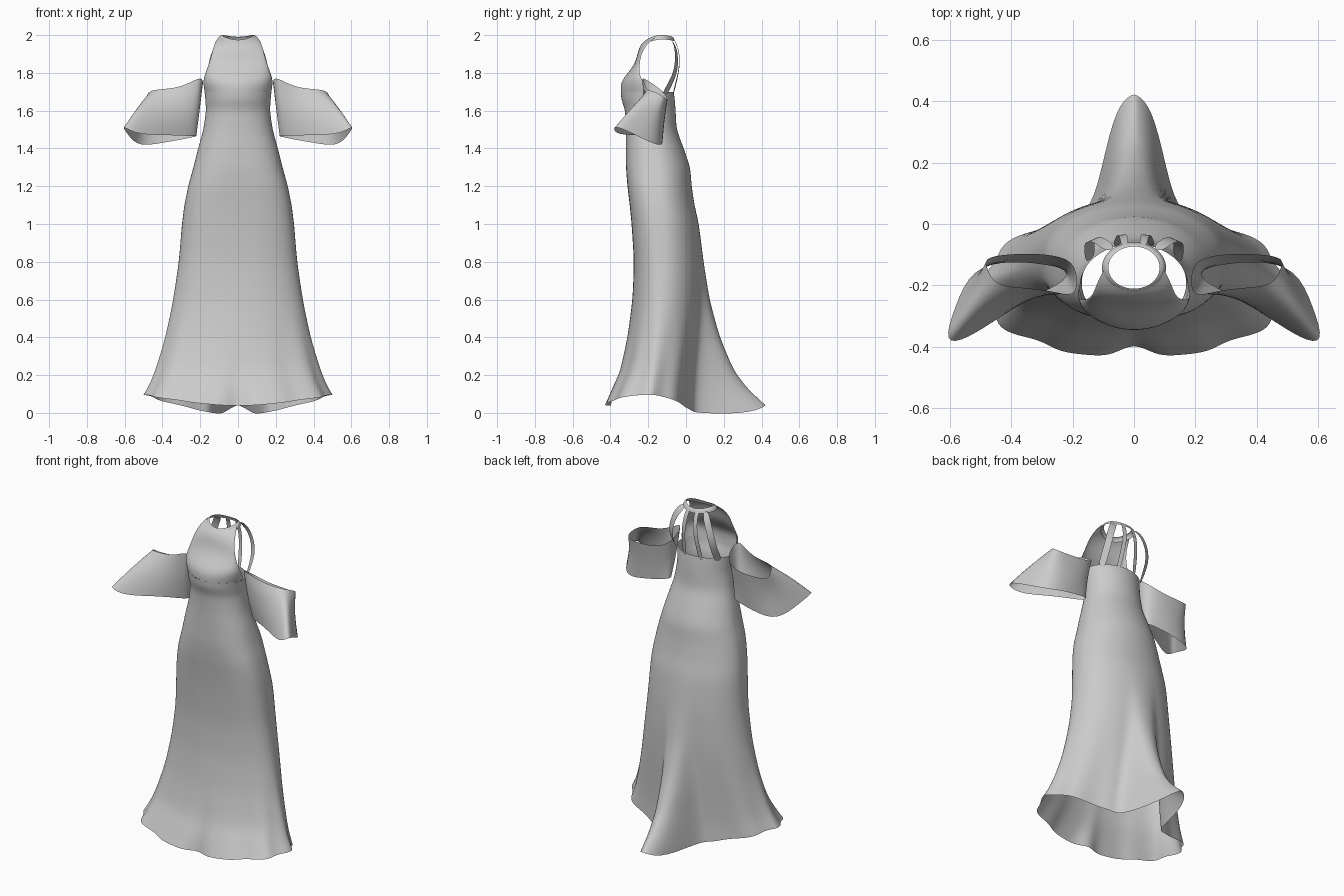
import bpy, bmesh, math
from mathutils import Vector

if "Cube" in bpy.data.objects:
    bpy.data.objects.remove(bpy.data.objects["Cube"])


def make(name, verts, faces, levels=1):
    me = bpy.data.meshes.new(name)
    me.from_pydata([tuple(v) for v in verts], [], faces)
    bm = bmesh.new()
    bm.from_mesh(me)
    bmesh.ops.recalc_face_normals(bm, faces=bm.faces)
    bm.to_mesh(me)
    bm.free()
    me.polygons.foreach_set("use_smooth", [True] * len(me.polygons))
    ob = bpy.data.objects.new(name, me)
    bpy.context.collection.objects.link(ob)
    sub = ob.modifiers.new("smooth", 'SUBSURF')
    sub.levels = sub.render_levels = levels
    return ob


def loft(name, rows, closed, levels=1):
    n = len(rows[0])
    faces = []
    for r in range(len(rows) - 1):
        for i in range(n if closed else n - 1):
            j = (i + 1) % n
            faces.append((r * n + i, r * n + j, (r + 1) * n + j, (r + 1) * n + i))
    return make(name, [v for row in rows for v in row], faces, levels)


def mix(a, b, t):
    return [p + (q - p) * t for p, q in zip(a, b)]


# Gown body: z, half width, front y, widest y, back y, train length, front roundness
LEVELS = [
    (1.70, .177, -.345, -.205, -.065, 0, 1), (1.66, .173, -.342, -.20, -.06, 0, 1),
    (1.60, .169, -.322, -.19, -.055, 0, .97), (1.50, .183, -.318, -.18, -.05, 0, .9),
    (1.40, .211, -.318, -.165, -.012, 0, .82), (1.30, .236, -.318, -.145, .022, 0, .75),
    (1.20, .264, -.31, -.14, .03, 0, .7), (1.10, .284, -.298, -.13, .045, 0, .7),
    (1.00, .297, -.288, -.12, .068, 0, .72), (.80, .313, -.275, -.12, .085, .008, .8),
    (.60, .343, -.283, -.13, .085, .04, .92), (.40, .382, -.31, -.15, .075, .105, 1.0),
    (.20, .430, -.352, -.17, .06, .20, 1.02), (.09, .459, -.395, -.18, .055, .28, .95),
    (-.015, .495, -.432, -.19, .055, .375, .9),
]
N = 112


def body_ring(z, w, yf, cy, yb, train, ef):
    k = max(0, (.55 - z) / .55)
    ring = []
    for i in range(N):
        a = 2 * math.pi * i / N
        c, s = math.cos(a), math.sin(a)
        e = 1 + .12 * k if s > 0 else ef
        fold = 1 + .02 * k * math.cos(10 * a) + .01 * k * math.sin(17 * abs(c))
        x = w * math.copysign(abs(c) ** e, c) * fold
        depth = (yb - cy) if s > 0 else (cy - yf)
        y = cy + depth * math.copysign(abs(s) ** e, s) * fold
        # small dent at the front centre of the hem
        if s < 0:
            y += .03 * k ** 4 * math.exp(-(x / .06) ** 2)
        # trailing fold at the centre back, wider towards the floor
        g = 0
        if s > 0:
            g = math.exp(-(x / (.085 + .025 * k)) ** 4) * (1 - 1.9 * abs(x))
            y += train * g
        # curved hem, higher at the sides and front
        lift = .105 * abs(c) ** 1.7 + (.05 * s * s if s < 0 else .055 * g ** 5)
        ring.append((x, y, z + lift * k ** 2))
    return ring


rows = []
for a, b in zip(LEVELS, LEVELS[1:]):
    rows += [body_ring(*mix(a, b, t)) for t in (0, .5)]
rows.append(body_ring(*LEVELS[-1]))
loft("gown_body", rows, True)

# Halter front panel: z, half width, centre y, depth to side edge, edge lift
PANEL = [
    (1.70, .177, -.345, .14, 0), (1.735, .184, -.346, .125, .01),
    (1.77, .180, -.334, .09, .01), (1.81, .164, -.298, .05, .01),
    (1.86, .147, -.265, .022, .01), (1.91, .134, -.256, .025, .01),
    (1.95, .119, -.24, .05, .02), (1.97, .098, -.218, .07, .025),
]
rows = []
for z, w, y, d, up in PANEL:
    row = []
    for i in range(25):
        a = (i / 12 - 1) * math.pi / 2
        q = 1 - math.cos(a)
        row.append((w * math.sin(a), y + d * q, z + up * q))
    rows.append(row)
loft("halter_front", rows, False)

# Collar band around the neck
rows = []
for rx, ry, dz in ((.105, .083, -.024), (.099, .077, -.004), (.084, .069, 0)):
    row = []
    for i in range(32):
        a = 2 * math.pi * i / 32
        c, s = math.cos(a), math.sin(a)
        row.append((rx * c, -.142 + ry * s, 1.983 + .017 * c * c + .008 * s + dz))
    rows.append(row)
loft("collar", rows, True)


# Back straps: flat ribbons following the shoulder blades
def strap(name, pts, width):
    pts = [Vector(p) for p in pts]
    left, right = [], []
    for i, p in enumerate(pts):
        t = (pts[min(i + 1, len(pts) - 1)] - pts[max(i - 1, 0)]).normalized()
        out = Vector((p.x * .5, p.y + .2, 0)).normalized()
        side = t.cross(out).normalized() * width / 2
        left.append(p + side)
        right.append(p - side)
    loft(name, [left, right], False, 2)


OUTER = [(.075, -.085, 1.985), (.105, -.055, 1.945), (.134, -.048, 1.87),
         (.145, -.056, 1.80), (.145, -.085, 1.74), (.142, -.117, 1.68)]
INNER = [(.03, -.07, 1.985), (.033, -.042, 1.94), (.04, -.032, 1.87),
         (.046, -.04, 1.80), (.052, -.055, 1.74), (.056, -.07, 1.68)]

# Off-shoulder sleeves: upper opening, flare, hem
TOP = [(.183, -.24, 1.785), (.24, -.225, 1.755), (.32, -.21, 1.72), (.41, -.205, 1.714),
       (.46, -.19, 1.707), (.48, -.14, 1.69), (.49, -.105, 1.66), (.36, -.095, 1.66),
       (.26, -.10, 1.67), (.183, -.125, 1.71)]
MIDDLE = [(.20, -.225, 1.62), (.27, -.23, 1.61), (.37, -.25, 1.60), (.47, -.285, 1.61),
          (.54, -.285, 1.637), (.52, -.21, 1.60), (.495, -.13, 1.55), (.37, -.11, 1.55),
          (.27, -.12, 1.56), (.20, -.15, 1.59)]
HEM = [(.22, -.185, 1.465), (.30, -.22, 1.468), (.41, -.285, 1.472), (.55, -.38, 1.475),
       (.622, -.39, 1.53), (.585, -.275, 1.475), (.53, -.14, 1.408), (.40, -.12, 1.43),
       (.30, -.13, 1.447), (.215, -.145, 1.465)]

for side, label in ((1, "right"), (-1, "left")):
    flip = lambda pts: [(x * side, y, z) for x, y, z in pts]
    strap("outer_strap_" + label, flip(OUTER), .04)
    strap("inner_strap_" + label, flip(INNER), .026)
    loft("sleeve_" + label, [flip(TOP), flip(MIDDLE), flip(HEM)], True, 2)
